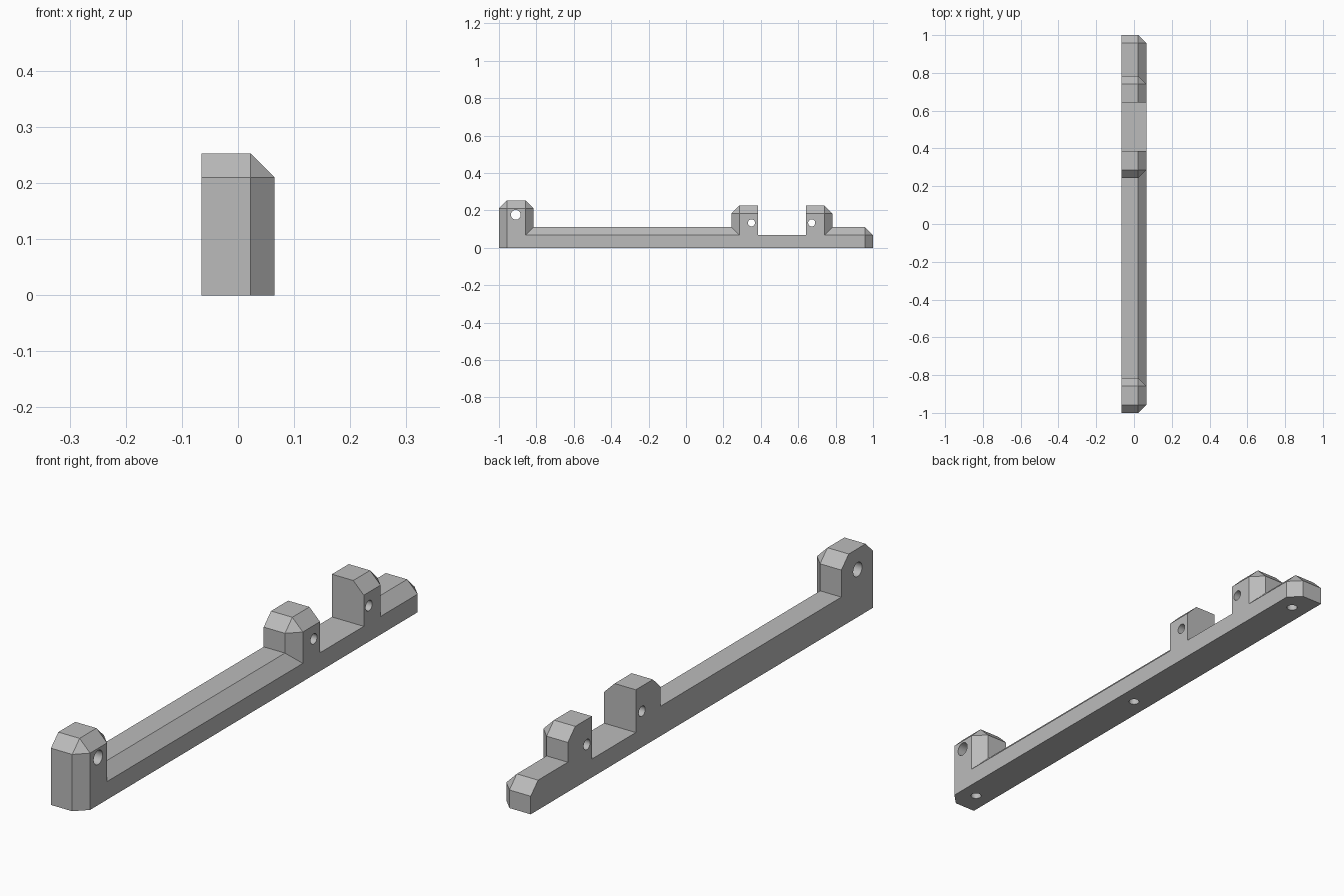
import bpy, bmesh, math
from mathutils import Vector, Matrix

if "Cube" in bpy.data.objects:
    bpy.data.objects.remove(bpy.data.objects["Cube"], do_unlink=True)

grey = bpy.data.materials.new("plain_grey")
grey.use_nodes = True
colour = (0.5, 0.5, 0.5, 1)
grey.diffuse_color = colour
grey.node_tree.nodes["Principled BSDF"].inputs["Base Color"].default_value = colour

HALF = 0.065    # half the bar width
C = 0.043       # chamfer size
NOTCH = 0.068   # height of the recessed floor


def make_object(name, bm):
    bmesh.ops.recalc_face_normals(bm, faces=bm.faces)
    mesh = bpy.data.meshes.new(name)
    bm.to_mesh(mesh)
    bm.free()
    mesh.materials.append(grey)
    obj = bpy.data.objects.new(name, mesh)
    bpy.context.collection.objects.link(obj)
    return obj


def block(name, y0, y1, height, front=0, back=0, side=C):
    """Block with chamfers on its outer side, front end and back end."""
    outline = [(-HALF, y0), (HALF - min(side, front), y0), (HALF, y0 + front),
               (HALF, y1 - back), (HALF - min(side, back), y1), (-HALF, y1)]
    top = [(-HALF, y0 + front), (HALF - side, y0 + front),
           (HALF - side, y1 - back), (-HALF, y1 - back)]
    points = [(x, y, z) for z in (0, height - side) for x, y in outline]
    points += [(x, y, height) for x, y in top]
    bm = bmesh.new()
    for p in points:
        bm.verts.new(p)
    bmesh.ops.remove_doubles(bm, verts=bm.verts, dist=1e-5)
    bmesh.ops.convex_hull(bm, input=bm.verts)
    bmesh.ops.dissolve_limit(bm, angle_limit=0.01, verts=bm.verts, edges=bm.edges)
    return make_object(name, bm)


def drill(name, centre, radius, depth, across):
    bm = bmesh.new()
    turn = Matrix.Rotation(math.pi / 2, 4, 'Y') if across else Matrix()
    bmesh.ops.create_cone(bm, cap_ends=True, segments=32, radius1=radius,
                          radius2=radius, depth=depth,
                          matrix=Matrix.Translation(Vector(centre)) @ turn)
    obj = make_object(name, bm)
    obj.hide_render = True
    return obj


def combine(target, other, operation):
    mod = target.modifiers.new(operation.lower(), 'BOOLEAN')
    mod.operation = operation
    mod.solver = 'EXACT'
    mod.object = other
    bpy.context.view_layer.objects.active = target
    bpy.ops.object.modifier_apply(modifier=mod.name)
    bpy.data.objects.remove(other, do_unlink=True)


# Long rail, recessed floor, tail and three upright lugs
rail = block("mounting_rail", -0.9, 0.33, 0.11)
parts = [
    block("recess_floor", 0.31, 0.72, NOTCH, side=0),
    block("tail", 0.7, 1, 0.11, back=C),
    block("front_lug", -1, -0.815, 0.253, front=C, back=C),
    block("middle_lug", 0.243, 0.386, 0.226, front=C),
    block("back_lug", 0.642, 0.783, 0.226, back=C),
]
for part in parts:
    combine(rail, part, 'UNION')

# Cross holes through the lugs
for y, z, r in ((-0.91, 0.176, 0.026), (0.35, 0.133, 0.019), (0.672, 0.133, 0.019)):
    combine(rail, drill("cross_hole_cutter", (0, y, z), r, 0.4, True), 'DIFFERENCE')

# Blind holes in the underside
for y in (-0.91, 0, 0.91):
    combine(rail, drill("base_hole_cutter", (0, y, 0), 0.019, 0.1, False), 'DIFFERENCE')

# Sharp chamfers, smooth hole walls
bpy.ops.object.select_all(action='DESELECT')
rail.select_set(True)
bpy.context.view_layer.objects.active = rail
bpy.ops.object.shade_smooth_by_angle(angle=math.radians(25))
